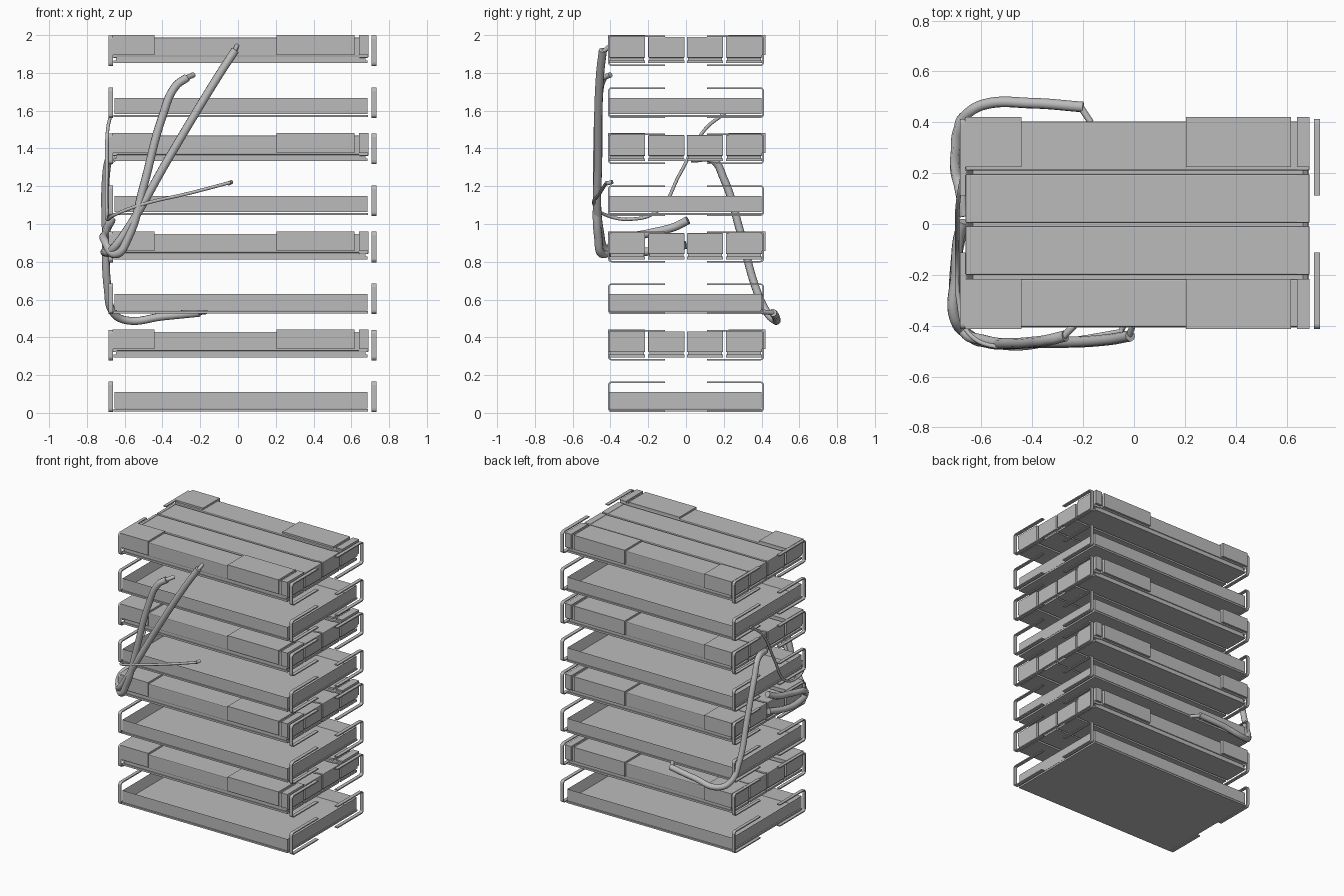
import bpy, bmesh, math
from mathutils import Vector

if "Cube" in bpy.data.objects:
    bpy.data.objects.remove(bpy.data.objects["Cube"])

grey = bpy.data.materials.new("light_grey")
grey.use_nodes = True
GREY = (0.5, 0.5, 0.5, 1)
grey.diffuse_color = GREY
grey.node_tree.nodes["Principled BSDF"].inputs["Base Color"].default_value = GREY


def add_object(name, bm):
    mesh = bpy.data.meshes.new(name)
    bmesh.ops.recalc_face_normals(bm, faces=bm.faces)
    bm.to_mesh(mesh)
    bm.free()
    mesh.materials.append(grey)
    obj = bpy.data.objects.new(name, mesh)
    bpy.context.collection.objects.link(obj)
    return obj


def box(bm, xs, ys, zs):
    """Add a box between the given pairs of limits."""
    verts = bmesh.ops.create_cube(bm, size=1)["verts"]
    for v in verts:
        v.co = Vector([(lim[0] + lim[1]) / 2 + c * (lim[1] - lim[0])
                       for lim, c in zip((xs, ys, zs), v.co)])
    return verts


def bevel(obj, width):
    mod = obj.modifiers.new("bevel", "BEVEL")
    mod.width = width
    mod.segments = 2
    mod.limit_method = "ANGLE"


def brackets(name, z):
    """Four thin C-shaped strips with rounded corners, two at each end."""
    bm = bmesh.new()
    r, height, reach = 0.015, 0.158, 0.409
    for x0, x1 in ((-0.685, -0.662), (0.707, 0.732)):
        for side in (-1, 1):
            path = [(0.112, 0.004)]
            for cz, start in ((r + 0.004, -90), (height - r, 0)):
                for k in range(4):
                    a = math.radians(start + 30 * k)
                    path.append((reach - r + r * math.cos(a), cz + r * math.sin(a)))
            path.append((0.112, height))
            rows = [[bm.verts.new((x, side * y, z + h)) for x in (x0, x1)]
                    for y, h in path]
            for a, b in zip(rows, rows[1:]):
                bm.faces.new((a[0], a[1], b[1], b[0]))
    obj = add_object(name, bm)
    mod = obj.modifiers.new("thickness", "SOLIDIFY")
    mod.thickness = 0.008
    mod.offset = 0


def tray(n, z):
    # Open tray with a recessed floor
    bm = bmesh.new()
    verts = box(bm, (-0.655, 0.685), (-0.405, 0.4), (z + 0.024, z + 0.11))
    top = next(f for f in bm.faces if all(v.co.z > z + 0.1 for v in f.verts))
    bmesh.ops.inset_region(bm, faces=[top], thickness=0.03)
    bmesh.ops.translate(bm, verts=top.verts, vec=(0, 0, -0.07))
    add_object(f"tray_{n}", bm)
    # Base plate
    bm = bmesh.new()
    box(bm, (-0.66, 0.688), (-0.407, 0.402), (z + 0.008, z + 0.02))
    add_object(f"tray_plate_{n}", bm)
    brackets(f"tray_brackets_{n}", z + 0.004)


ROWS = ((-0.405, -0.216), (-0.2, -0.008), (0.004, 0.196), (0.211, 0.403))


def module(n, z):
    # Four long blocks side by side
    bm = bmesh.new()
    for ys in ROWS:
        box(bm, (-0.655, 0.685), ys, (z + 0.07, z + 0.171))
    bevel(add_object(f"module_blocks_{n}", bm), 0.006)
    # Strips under each block
    bm = bmesh.new()
    for y0, y1 in ROWS:
        box(bm, (-0.66, 0.685), (y0, y1), (z + 0.036, z + 0.05))
        box(bm, (-0.645, 0.675), (y0 + 0.006, y1 - 0.006), (z + 0.05, z + 0.07))
    add_object(f"module_strips_{n}", bm)
    # Raised covers on the outer blocks
    bm = bmesh.new()
    for ys in ((-0.413, -0.217), (0.225, 0.42)):
        for xs in ((-0.664, -0.442), (0.205, 0.618), (0.64, 0.69)):
            box(bm, xs, ys, (z + 0.08, z + 0.184))
    add_object(f"module_covers_{n}", bm)
    # Caps at the block ends
    bm = bmesh.new()
    for ys in ROWS:
        for xs in ((-0.662, -0.64), (0.64, 0.69)):
            box(bm, xs, ys, (z + 0.064, z + 0.174))
    bevel(add_object(f"module_caps_{n}", bm), 0.004)
    brackets(f"module_brackets_{n}", z + 0.02)


def cable(name, points, radius):
    curve = bpy.data.curves.new(name, "CURVE")
    curve.dimensions = "3D"
    curve.bevel_depth = radius
    curve.bevel_resolution = 3
    curve.resolution_u = 8
    curve.use_fill_caps = True
    spline = curve.splines.new("BEZIER")
    spline.bezier_points.add(len(points) - 1)
    for p, co in zip(spline.bezier_points, points):
        p.co = co
        p.handle_left_type = p.handle_right_type = "AUTO"
    curve.materials.append(grey)
    obj = bpy.data.objects.new(name, curve)
    bpy.context.collection.objects.link(obj)


def plug(name, start, end, radius):
    """Thin connector pin at the end of a cable."""
    cable(name, (start, end), radius)


PITCH = 0.5193
for i in range(4):
    tray(i + 1, PITCH * i)
    module(i + 1, PITCH * i + 0.258)

# Cables wrapping around the stack
cable("long_cable", ((-0.015, -0.44, 1.92), (-0.1, -0.455, 1.79), (-0.36, -0.465, 1.36),
                     (-0.6, -0.455, 0.95), (-0.67, -0.42, 0.86), (-0.7, -0.32, 0.85),
                     (-0.7, -0.15, 0.86), (-0.67, 0, 0.89)), 0.022)
cable("bent_cable", ((-0.27, -0.44, 1.775), (-0.33, -0.455, 1.73), (-0.4, -0.465, 1.57),
                     (-0.5, -0.47, 1.2), (-0.58, -0.465, 0.93), (-0.645, -0.44, 0.84),
                     (-0.705, -0.37, 0.91), (-0.7, -0.2, 0.95), (-0.69, -0.06, 0.985),
                     (-0.67, 0.01, 1.02)), 0.022)
cable("back_cable", ((-0.665, 0.03, 1.345), (-0.685, 0.14, 1.34), (-0.7, 0.2, 1.24),
                     (-0.7, 0.29, 0.95), (-0.69, 0.37, 0.66), (-0.66, 0.43, 0.53),
                     (-0.59, 0.47, 0.49), (-0.4, 0.475, 0.51), (-0.2, 0.46, 0.53)), 0.021)
cable("thin_cable", ((-0.04, -0.42, 1.22), (-0.25, -0.455, 1.165), (-0.52, -0.485, 1.1),
                     (-0.65, -0.43, 1.05), (-0.69, -0.3, 1.025), (-0.695, -0.15, 1.07),
                     (-0.695, -0.03, 1.27), (-0.69, 0.1, 1.5), (-0.67, 0.21, 1.59)), 0.009)

plug("long_cable_plug", (-0.02, -0.44, 1.91), (-0.005, -0.4, 1.945), 0.012)
plug("bent_cable_plug", (-0.28, -0.445, 1.77), (-0.235, -0.4, 1.79), 0.014)
plug("back_cable_plug", (-0.21, 0.46, 0.53), (-0.17, 0.4, 0.535), 0.013)
plug("thin_cable_plug", (-0.05, -0.42, 1.215), (-0.035, -0.39, 1.222), 0.011)

# Smooth the round cables
for obj in list(bpy.context.scene.objects):
    if obj.type == "CURVE":
        for spline in obj.data.splines:
            spline.use_smooth = True
